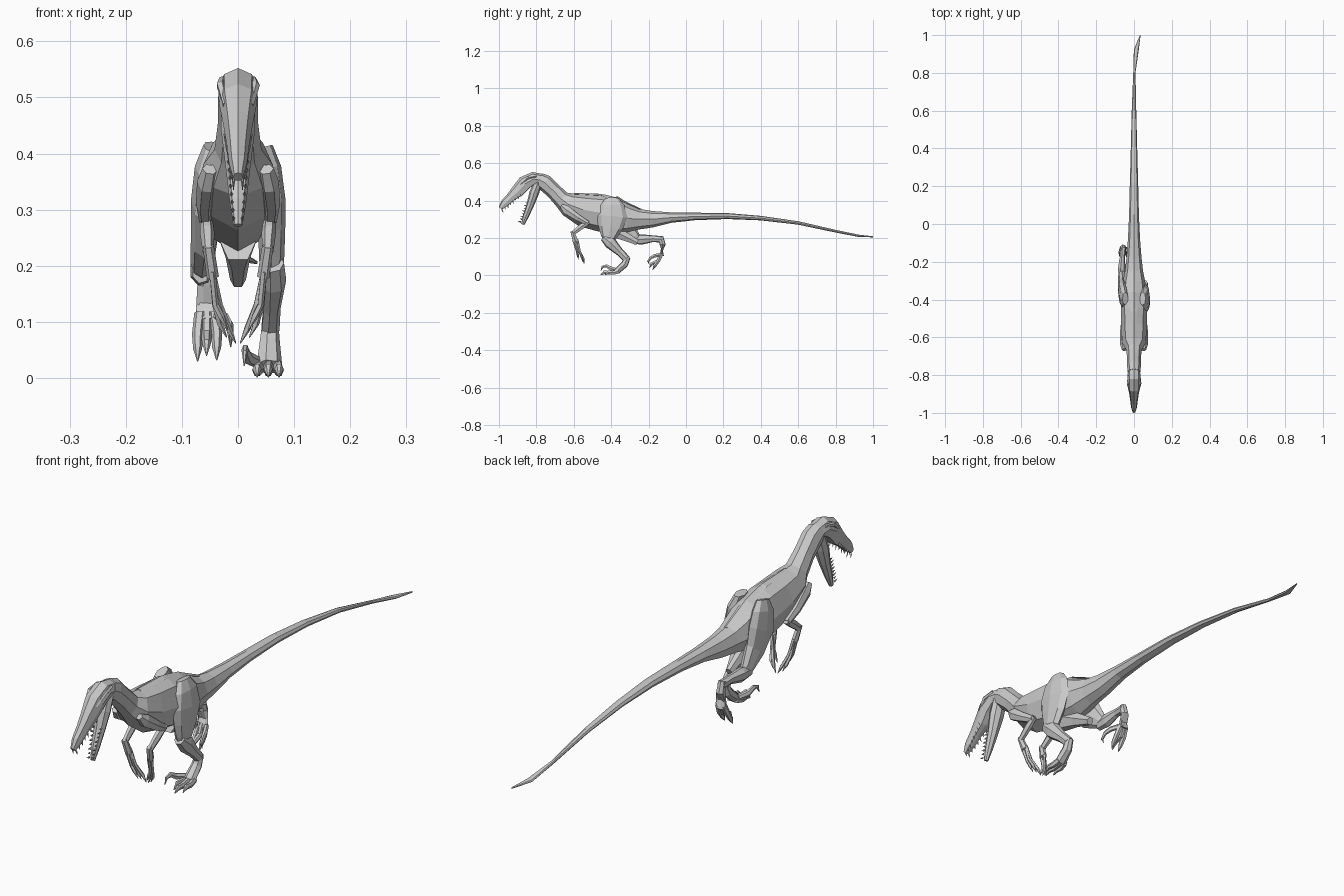
import bpy, bmesh
from math import cos, sin, pi
from mathutils import Vector


def finish(name, bm):
    bmesh.ops.recalc_face_normals(bm, faces=bm.faces)
    me = bpy.data.meshes.new(name)
    bm.to_mesh(me)
    bm.free()
    ob = bpy.data.objects.new(name, me)
    bpy.context.collection.objects.link(ob)
    return ob


def add_loft(bm, secs, n=8, low=-1.0):
    """Skin rings (x, y, z, half width, half depth); low flattens the underside."""
    pts = [Vector(s[:3]) for s in secs]
    rings = []
    for i, s in enumerate(secs):
        t = (pts[min(i + 1, len(pts) - 1)] - pts[max(i - 1, 0)]).normalized()
        side = (Vector((1, 0, 0)) - t * t.x).normalized()
        up = t.cross(side) if t.y <= 0 else side.cross(t)
        rings.append([bm.verts.new(pts[i] + side * s[3] * cos(2 * pi * k / n)
                                   + up * s[4] * max(low, sin(2 * pi * k / n)))
                      for k in range(n)])
    for a, b in zip(rings, rings[1:]):
        for k in range(n):
            bm.faces.new((a[k], a[(k + 1) % n], b[(k + 1) % n], b[k]))
    bm.faces.new(rings[0])
    bm.faces.new(rings[-1])


def loft(name, secs, n=8, low=-1.0):
    bm = bmesh.new()
    add_loft(bm, secs, n, low)
    return finish(name, bm)


def flip(secs, s):
    return [(c[0] * s,) + tuple(c[1:]) for c in secs]


def teeth(name, a, b, direction, count=8):
    a, b, d = Vector(a), Vector(b), Vector(direction)
    bm = bmesh.new()
    for s in (1, -1):
        for i in range(count):
            p = a.lerp(b, i / (count - 1))
            p.x *= s
            q = p + d * (1 if i % 2 else 0.75)
            add_loft(bm, [(*p, .003, .005), (*q, .0004, .0004)], 4)
    finish(name, bm)


# Neck, torso and tail in one skin
loft("body_and_tail", [
    (0, -.785, .512, .034, .038), (0, -.755, .495, .036, .045),
    (0, -.71, .453, .036, .042), (0, -.665, .407, .042, .046),
    (0, -.63, .380, .062, .064), (0, -.55, .350, .068, .090),
    (0, -.46, .335, .070, .100), (0, -.38, .318, .068, .098),
    (0, -.31, .304, .060, .076), (0, -.25, .300, .048, .055),
    (0, -.18, .300, .040, .044), (0, -.08, .309, .032, .028),
    (0, .05, .315, .026, .020), (0, .22, .317, .022, .016),
    (0, .40, .306, .017, .012), (0, .60, .280, .012, .009),
    (.002, .80, .236, .006, .007), (.012, .92, .212, .013, .006),
    (.033, 1.0, .206, .002, .003)])

# Spine crest and pelvis keel
loft("spine_ridge", [(0, -.60, .435, .012, .006), (0, -.46, .428, .018, .008),
                     (0, -.36, .404, .016, .008), (0, -.24, .352, .008, .004)], 4)
loft("pelvis_keel", [(0, -.41, .25, .035, .05), (0, -.34, .215, .022, .03),
                     (0, -.26, .175, .014, .016)], 6)

# Head
loft("upper_jaw", [
    (0, -.765, .507, .031, .034), (0, -.815, .515, .035, .038),
    (0, -.860, .490, .034, .044), (0, -.895, .450, .026, .040),
    (0, -.935, .415, .020, .028), (0, -.970, .382, .016, .024),
    (0, -.992, .358, .009, .012)], 8, -.75)
loft("lower_jaw", [
    (0, -.790, .500, .030, .022), (0, -.812, .440, .030, .026),
    (0, -.833, .375, .022, .020), (0, -.857, .315, .015, .016),
    (0, -.873, .272, .008, .009)], 8)
teeth("upper_teeth", (.023, -.885, .435), (.008, -.983, .352), (0, .006, -.017))
teeth("lower_teeth", (.017, -.845, .385), (.008, -.882, .285), (0, -.016, .004))
for s, tag in ((1, "right"), (-1, "left")):
    loft(tag + "_brow", flip([(.027, -.80, .532, .007, .007), (.031, -.845, .522, .008, .008),
                              (.022, -.885, .487, .006, .006)], s), 5)

# Arms with three clawed fingers
for s, tag in ((1, "right"), (-1, "left")):
    loft(tag + "_upper_arm", flip([
        (.050, -.665, .372, .014, .012), (.056, -.640, .350, .017, .026),
        (.060, -.580, .310, .015, .020), (.057, -.525, .278, .012, .014)], s), 6)
    loft(tag + "_forearm", flip([
        (.057, -.520, .287, .011, .013), (.055, -.560, .260, .013, .017),
        (.053, -.605, .225, .010, .013)], s), 6)
    loft(tag + "_palm", flip([(.053, -.608, .235, .010, .012),
                              (.045, -.590, .180, .011, .016)], s), 6)
    for x, y, z in ((.004, -.545, .062), (.020, -.552, .072), (.018, -.575, .085)):
        dy = (y + .56) * .7
        loft(tag + "_finger", flip([
            (.046, -.592 + dy, .190, .006, .007),
            ((.046 + x) / 2 + .008, (y - .592) / 2, .130, .006, .006),
            (x + .012, y - .004, z + .025, .006, .007), (x, y, z, .001, .001)], s), 5)

# Planted right leg
loft("right_thigh", [
    (.046, -.395, .412, .016, .035), (.055, -.395, .375, .022, .065),
    (.060, -.395, .315, .025, .082), (.060, -.405, .255, .024, .066),
    (.060, -.415, .205, .022, .042), (.060, -.425, .185, .014, .024)], 8)
loft("right_shin", [
    (.062, -.440, .205, .020, .022), (.063, -.405, .175, .023, .034),
    (.060, -.355, .125, .016, .022), (.057, -.315, .085, .017, .020)], 7)
loft("right_metatarsus", [
    (.057, -.312, .098, .015, .016), (.056, -.328, .060, .019, .020),
    (.055, -.372, .020, .024, .017)], 7)
for x0, x1, y in ((.040, .034, -.435), (.055, .054, -.457), (.069, .073, -.435)):
    loft("right_toe", [(x0, -.360, .022, .010, .014), (x1, y + .045, .014, .009, .012),
                       (x1, y + .020, .016, .008, .011), (x1, y, .002, .001, .002)], 6)
loft("right_sickle_claw", [(.035, -.365, .028, .009, .011), (.018, -.400, .036, .009, .012),
                           (.013, -.425, .050, .007, .010), (.012, -.447, .045, .005, .007),
                           (.011, -.456, .022, .001, .001)], 6)

# Left leg swung back in stride
loft("left_thigh", [
    (-.046, -.395, .412, .016, .035), (-.055, -.385, .375, .022, .065),
    (-.060, -.365, .315, .024, .078), (-.060, -.325, .250, .024, .056),
    (-.064, -.275, .205, .021, .032), (-.064, -.255, .190, .012, .020)], 8)
loft("left_shin", [
    (-.066, -.285, .190, .016, .022), (-.066, -.235, .192, .021, .028),
    (-.062, -.175, .196, .014, .018), (-.058, -.128, .192, .016, .018)], 7)
loft("left_metatarsus", [
    (-.058, -.135, .205, .014, .014), (-.058, -.125, .165, .016, .017),
    (-.056, -.132, .105, .022, .015)], 7)
for x0, x1, y, z in ((-.043, -.038, -.178, .032), (-.056, -.056, -.195, .040),
                     (-.068, -.072, -.178, .030)):
    loft("left_toe", [(x0, -.131, .115, .010, .012), (x1, -.148, .078, .010, .011),
                      (x1, y + .012, z + .022, .008, .010), (x1, y, z, .001, .001)], 6)
loft("left_sickle_claw", [(-.038, -.137, .110, .009, .010), (-.022, -.165, .105, .009, .011),
                          (-.015, -.187, .095, .007, .009), (-.013, -.203, .075, .005, .006),
                          (-.013, -.195, .055, .001, .001)], 6)
